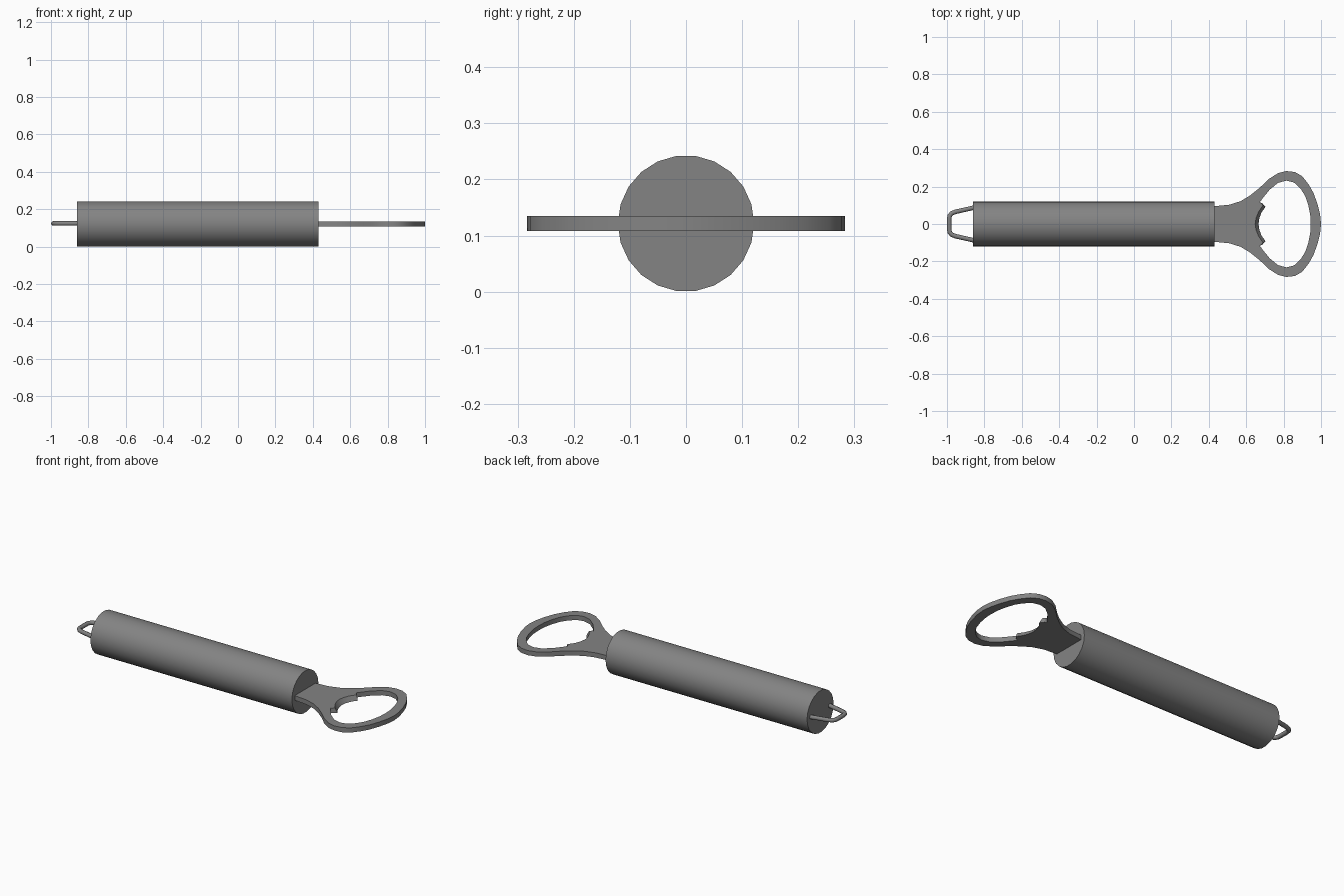
import bpy, bmesh, math

if "Cube" in bpy.data.objects:
    bpy.data.objects.remove(bpy.data.objects["Cube"])

MID = 0.1215            # height of the long axis
LOW, HIGH = 0.108, 0.135  # faces of the opener plate

grey = bpy.data.materials.new("grey metal")
grey.use_nodes = True
colour = (0.23, 0.23, 0.23, 1)
grey.diffuse_color = colour
grey.node_tree.nodes["Principled BSDF"].inputs["Base Color"].default_value = colour


def finish(ob, angle):
    ob.data.materials.append(grey)
    bpy.ops.object.select_all(action="DESELECT")
    ob.select_set(True)
    bpy.context.view_layer.objects.active = ob
    bpy.ops.object.shade_smooth_by_angle(angle=math.radians(angle))


def mirrored(half):
    """Close a half outline (y >= 0) across the long axis."""
    return half + [(x, -y) for x, y in reversed(half) if y > 0]


# Handle: 22-sided bar along x
bpy.ops.mesh.primitive_cylinder_add(vertices=22, radius=MID, depth=1.29,
                                    location=(-0.215, 0, MID),
                                    rotation=(0, math.pi / 2, 0))
handle = bpy.context.object
handle.name = "handle"
finish(handle, 30)

# Opener head: flat ring whose hole has a bevelled tooth
outer = mirrored([(1, 0), (0.995, 0.05), (0.98, 0.11), (0.96, 0.165), (0.935, 0.21),
                  (0.9, 0.255), (0.86, 0.278), (0.815, 0.283), (0.77, 0.272),
                  (0.72, 0.24), (0.67, 0.192), (0.62, 0.152), (0.57, 0.122),
                  (0.51, 0.103), (0.4, 0.092)])
rim = [(0.945, 0), (0.942, 0.05), (0.932, 0.1), (0.915, 0.15), (0.89, 0.19),
       (0.855, 0.222), (0.815, 0.232), (0.77, 0.22), (0.725, 0.183),
       (0.69, 0.14), (0.672, 0.115)]
hole_low = mirrored(rim + [(0.685, 0.112), (0.703, 0.092), (0.682, 0.062), (0.67, 0.03), (0.666, 0)])
hole_high = mirrored(rim + [(0.68, 0.112), (0.69, 0.1), (0.666, 0.065), (0.652, 0.03), (0.648, 0)])

bm = bmesh.new()


def ring(points, z):
    verts = [bm.verts.new((x, y, z)) for x, y in points]
    edges = [bm.edges.new((v, verts[i - 1])) for i, v in enumerate(verts)]
    return verts, edges


def wall(a, b):
    for i in range(len(a)):
        bm.faces.new((a[i - 1], a[i], b[i], b[i - 1]))


out_low, hole_bottom = ring(outer, LOW), ring(hole_low, LOW)
out_high, hole_top = ring(outer, HIGH), ring(hole_high, HIGH)
for a, b in ((out_low, hole_bottom), (out_high, hole_top)):
    bmesh.ops.triangle_fill(bm, use_beauty=True, edges=a[1] + b[1])
wall(out_low[0], out_high[0])
wall(hole_bottom[0], hole_top[0])
bmesh.ops.recalc_face_normals(bm, faces=bm.faces)
mesh = bpy.data.meshes.new("opener_head")
bm.to_mesh(mesh)
bm.free()
head = bpy.data.objects.new("opener_head", mesh)
bpy.context.collection.objects.link(head)
finish(head, 30)

# Hanging loop: bent wire at the back end
path = [(-0.8, 0.073), (-0.86, 0.086), (-0.8, 0.1)]
side = [(-0.8, 0.1), (-0.955, 0.065), (-0.975, 0.057), (-0.985, 0.045), (-0.988, 0.03)]
path = mirrored(side)
curve = bpy.data.curves.new("hanging_loop", "CURVE")
curve.dimensions = "3D"
curve.bevel_depth = 0.012
curve.bevel_resolution = 2
curve.use_fill_caps = True
spline = curve.splines.new("POLY")
spline.points.add(len(path) - 1)
for point, (x, y) in zip(spline.points, path):
    point.co = (x, y, MID + 0.002, 1)
loop = bpy.data.objects.new("hanging_loop", curve)
bpy.context.collection.objects.link(loop)
bpy.ops.object.select_all(action="DESELECT")
loop.select_set(True)
bpy.context.view_layer.objects.active = loop
bpy.ops.object.convert(target="MESH")
finish(bpy.context.object, 50)
